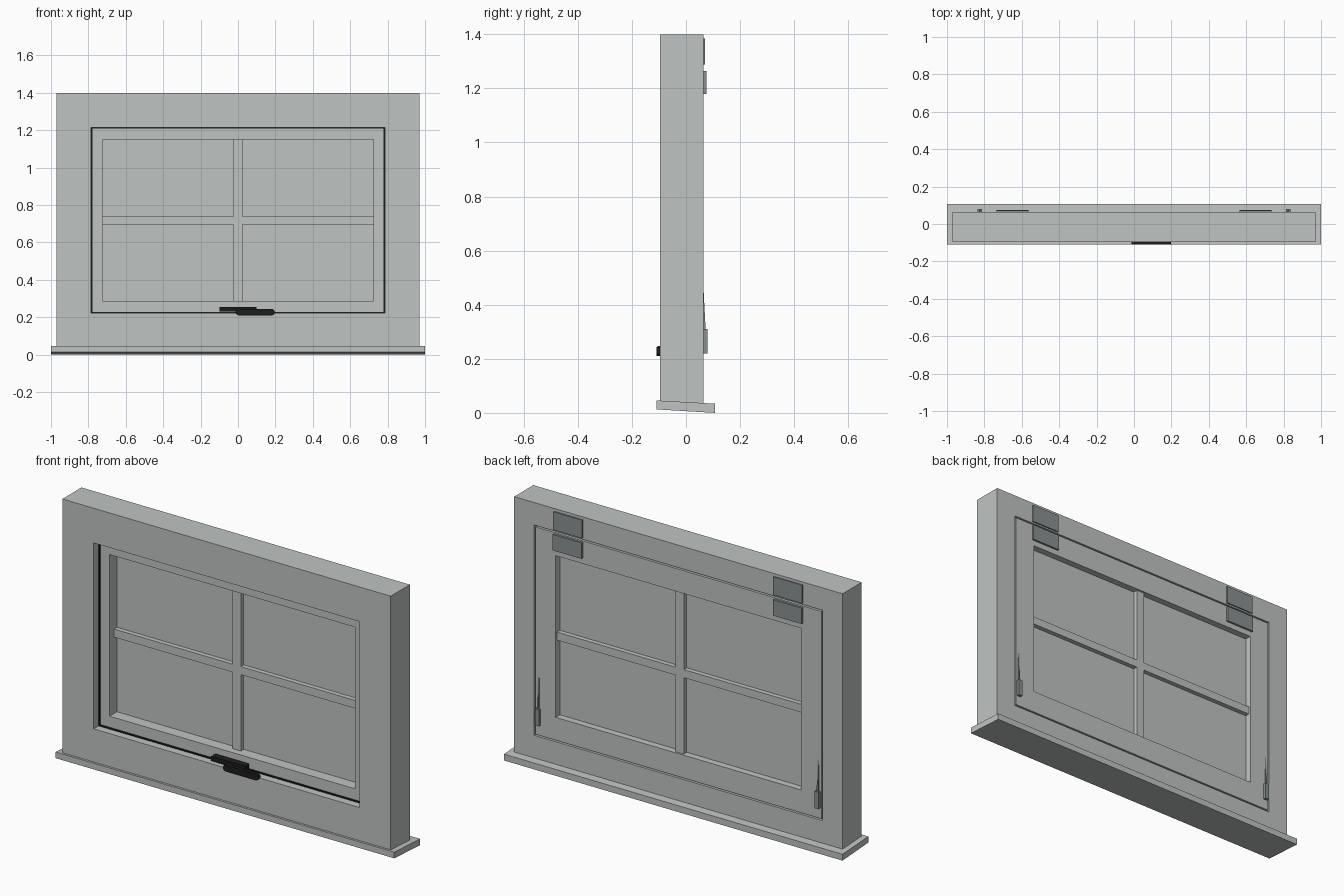
import bpy, bmesh, math

if "Cube" in bpy.data.objects:
    bpy.data.objects.remove(bpy.data.objects["Cube"])


def material(name, rgb):
    m = bpy.data.materials.new(name)
    m.diffuse_color = (*rgb, 1)
    m.use_nodes = True
    m.node_tree.nodes["Principled BSDF"].inputs["Base Color"].default_value = m.diffuse_color
    return m


PAINT = material("pale grey paint", (0.52, 0.55, 0.54))
METAL = material("mid grey metal", (0.25, 0.28, 0.285))
BLACK = material("black", (0.012, 0.012, 0.012))


def finish(name, bm, mat):
    bmesh.ops.recalc_face_normals(bm, faces=bm.faces[:])
    me = bpy.data.meshes.new(name)
    bm.to_mesh(me)
    bm.free()
    me.materials.append(mat)
    ob = bpy.data.objects.new(name, me)
    bpy.context.collection.objects.link(ob)
    return ob


def prism(name, pts, axis, a, b, mat):
    """Extrude a 2D outline along 'x' (points are y,z) or 'y' (points are x,z)."""
    bm = bmesh.new()
    place = (lambda p, t: (t, p[0], p[1])) if axis == 'x' else (lambda p, t: (p[0], t, p[1]))
    near = [bm.verts.new(place(p, a)) for p in pts]
    far = [bm.verts.new(place(p, b)) for p in pts]
    bm.faces.new(near)
    bm.faces.new(far[::-1])
    n = len(pts)
    for i in range(n):
        j = (i + 1) % n
        bm.faces.new((near[i], near[j], far[j], far[i]))
    return finish(name, bm, mat)


def box(name, x0, x1, y0, y1, z0, z1, mat):
    return prism(name, [(x0, z0), (x1, z0), (x1, z1), (x0, z1)], 'y', y0, y1, mat)


def ring(name, outer, inner, y0, y1, mat):
    """Rectangular frame; each rectangle is (half width, bottom, top)."""
    bm = bmesh.new()
    loops = []
    for (w, lo, hi), y in ((outer, y0), (outer, y1), (inner, y1), (inner, y0)):
        loops.append([bm.verts.new((x, y, z))
                      for x, z in ((-w, lo), (w, lo), (w, hi), (-w, hi))])
    for k in range(4):
        p, q = loops[k], loops[(k + 1) % 4]
        for i in range(4):
            j = (i + 1) % 4
            bm.faces.new((p[i], p[j], q[j], q[i]))
    return finish(name, bm, mat)


# Fixed surround: narrow opening in front, wider rebate behind it
OUTER = (0.97, 0.03, 1.40)
STOP = (0.785, 0.222, 1.215)
REBATE = (0.852, 0.157, 1.28)
ring("frame_front", OUTER, STOP, -0.097, -0.048, PAINT)
ring("frame_back", OUTER, REBATE, -0.048, 0.064, PAINT)

# Gasket where the sash meets the stop
ring("gasket", STOP, (0.779, 0.228, 1.209), -0.056, -0.046, BLACK)

# Opening sash, glazing and bars
PANE = (0.725, 0.287, 1.15)
ring("sash", (0.844, 0.165, 1.272), PANE, -0.048, 0.064, PAINT)
box("glass", -0.73, 0.73, 0.014, 0.028, 0.28, 1.155, PAINT)
box("vertical_bar", -0.024, 0.024, -0.011, 0.053, 0.287, 1.15, PAINT)
box("horizontal_bar", -0.725, 0.725, -0.011, 0.053, 0.695, 0.738, PAINT)

# Sloping sill
prism("sill", [(-0.11, 0.013), (0.108, 0.0), (0.108, 0.034), (-0.11, 0.046)],
      'x', -1.0, 1.0, PAINT)

# Hinges and stays, one of each per side
for side, s in (("left", -1), ("right", 1)):
    x0, x1 = sorted((s * 0.565, s * 0.735))
    box(f"{side}_hinge_upper_leaf", x0, x1, 0.063, 0.071, 1.288, 1.385, METAL)
    box(f"{side}_hinge_lower_leaf", x0, x1, 0.063, 0.075, 1.18, 1.265, METAL)
    c = s * 0.826
    box(f"{side}_stay_block", c - 0.012, c + 0.012, 0.063, 0.079, 0.22, 0.31, METAL)
    prism(f"{side}_stay_arm", [(0.063, 0.255), (0.073, 0.30), (0.064, 0.475), (0.062, 0.475)],
          'x', c - 0.004, c + 0.004, METAL)

# Latch plate, pivot and lever with rounded ends
box("latch_plate", -0.10, 0.10, -0.085, -0.047, 0.230, 0.254, BLACK)


def disc(cx, cz, r, start, end, n):
    return [(cx + r * math.cos(math.radians(start + (end - start) * i / n)),
             cz + r * math.sin(math.radians(start + (end - start) * i / n)))
            for i in range(n + 1)]


prism("latch_pivot", disc(0.005, 0.229, 0.018, 0, 337.5, 15), 'y', -0.106, -0.06, BLACK)
prism("latch_lever", disc(0.18, 0.227, 0.017, -90, 90, 8) + disc(0.005, 0.227, 0.017, 90, 270, 8),
      'y', -0.11, -0.092, BLACK)
